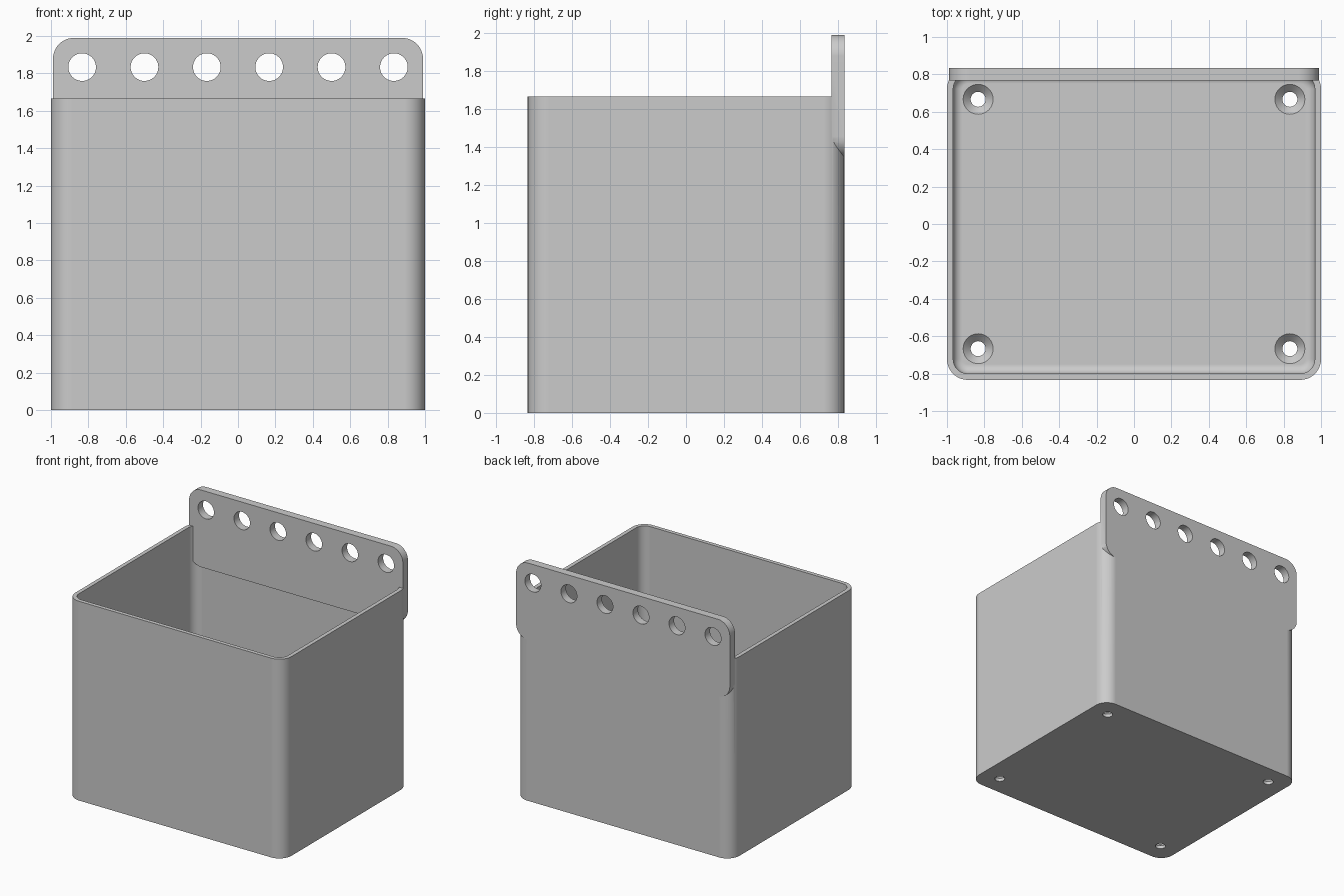
import bpy, bmesh, math
from mathutils import Matrix, Vector

cube = bpy.data.objects.get("Cube")
if cube:
    bpy.data.objects.remove(cube, do_unlink=True)

grey = bpy.data.materials.new("plain grey")
grey.use_nodes = True
grey.diffuse_color = (0.6, 0.6, 0.6, 1)
grey.node_tree.nodes["Principled BSDF"].inputs["Base Color"].default_value = (0.6, 0.6, 0.6, 1)

HALF_X, HALF_Y, HEIGHT = 1.0, 0.8333, 1.6667
WALL, FLOOR, CORNER, FILLET = 0.0333, 0.0667, 0.111, 0.05
PLATE_T = 0.0667


def rounded_ring(hx, hy, r, z, steps=12):
    """Counter-clockwise outline of a rounded rectangle."""
    pts = []
    for k, (sx, sy) in enumerate([(1, 1), (-1, 1), (-1, -1), (1, -1)]):
        for i in range(steps + 1):
            a = math.pi / 2 * (k + i / steps)
            pts.append((sx * (hx - r) + r * math.cos(a),
                        sy * (hy - r) + r * math.sin(a), z))
    return pts


def circle_ring(r, z, n=48):
    return [(r * math.cos(math.tau * i / n), r * math.sin(math.tau * i / n), z)
            for i in range(n)]


def loft(name, rings, matrix=Matrix()):
    """Solid skinned through rings, capped at both ends."""
    bm = bmesh.new()
    loops = [[bm.verts.new(p) for p in ring] for ring in rings]
    n = len(loops[0])
    for a, b in zip(loops, loops[1:]):
        for i in range(n):
            j = (i + 1) % n
            bm.faces.new((a[i], a[j], b[j], b[i]))
    bm.faces.new(loops[0][::-1])
    bm.faces.new(loops[-1])
    bm.transform(matrix)
    bmesh.ops.recalc_face_normals(bm, faces=bm.faces)
    mesh = bpy.data.meshes.new(name)
    bm.to_mesh(mesh)
    bm.free()
    mesh.materials.append(grey)
    obj = bpy.data.objects.new(name, mesh)
    bpy.context.collection.objects.link(obj)
    return obj


def combine(target, tool, operation):
    """Apply a boolean and remove the tool object."""
    mod = target.modifiers.new("combine", "BOOLEAN")
    mod.operation, mod.solver, mod.object = operation, "EXACT", tool
    bpy.context.view_layer.objects.active = target
    bpy.ops.object.modifier_apply(modifier=mod.name)
    bpy.data.objects.remove(tool, do_unlink=True)


# Open box: outer skin, rim, inner wall and filleted floor
rings = [rounded_ring(HALF_X, HALF_Y, CORNER, z) for z in (0, HEIGHT)]
rings.append(rounded_ring(HALF_X - WALL, HALF_Y - WALL, CORNER - WALL, HEIGHT))
for i in range(9):
    a = math.pi / 2 * i / 8
    inset = WALL + FILLET * (1 - math.cos(a))
    rings.append(rounded_ring(HALF_X - inset, HALF_Y - inset, CORNER - inset,
                              FLOOR + FILLET * (1 - math.sin(a))))
box = loft("storage_box", rings)

# Countersunk screw holes in the floor
for sx in (-1, 1):
    for sy in (-1, 1):
        profile = [(0.04, -0.05), (0.04, FLOOR - 0.04), (0.08, FLOOR), (0.08, FLOOR + 0.05)]
        cutter = loft("screw_hole_cutter", [circle_ring(r, z) for r, z in profile],
                      Matrix.Translation(Vector((sx * 0.8333, sy * 0.6667, 0))))
        combine(box, cutter, "DIFFERENCE")

# Rounded hanging plate set into the back wall
upright = Matrix.Rotation(math.pi / 2, 4, "X")
plate = loft("hanging_plate",
             [rounded_ring(0.989, 0.3225, CORNER, z) for z in (-PLATE_T / 2, PLATE_T / 2)],
             Matrix.Translation(Vector((0, HALF_Y - PLATE_T / 2, HEIGHT))) @ upright)

# Row of six hanging holes
for i in range(6):
    cutter = loft("hanging_hole_cutter", [circle_ring(0.074, z) for z in (-0.1, 0.1)],
                  Matrix.Translation(Vector(((i - 2.5) / 3, HALF_Y, 1.8333))) @ upright)
    combine(plate, cutter, "DIFFERENCE")

combine(box, plate, "UNION")

# Smooth corners with crisp edges and flat walls
bpy.ops.object.select_all(action="DESELECT")
box.select_set(True)
bpy.context.view_layer.objects.active = box
bpy.ops.object.shade_smooth_by_angle(angle=math.radians(30))
weighted = box.modifiers.new("flat_walls", "WEIGHTED_NORMAL")
weighted.keep_sharp = True
